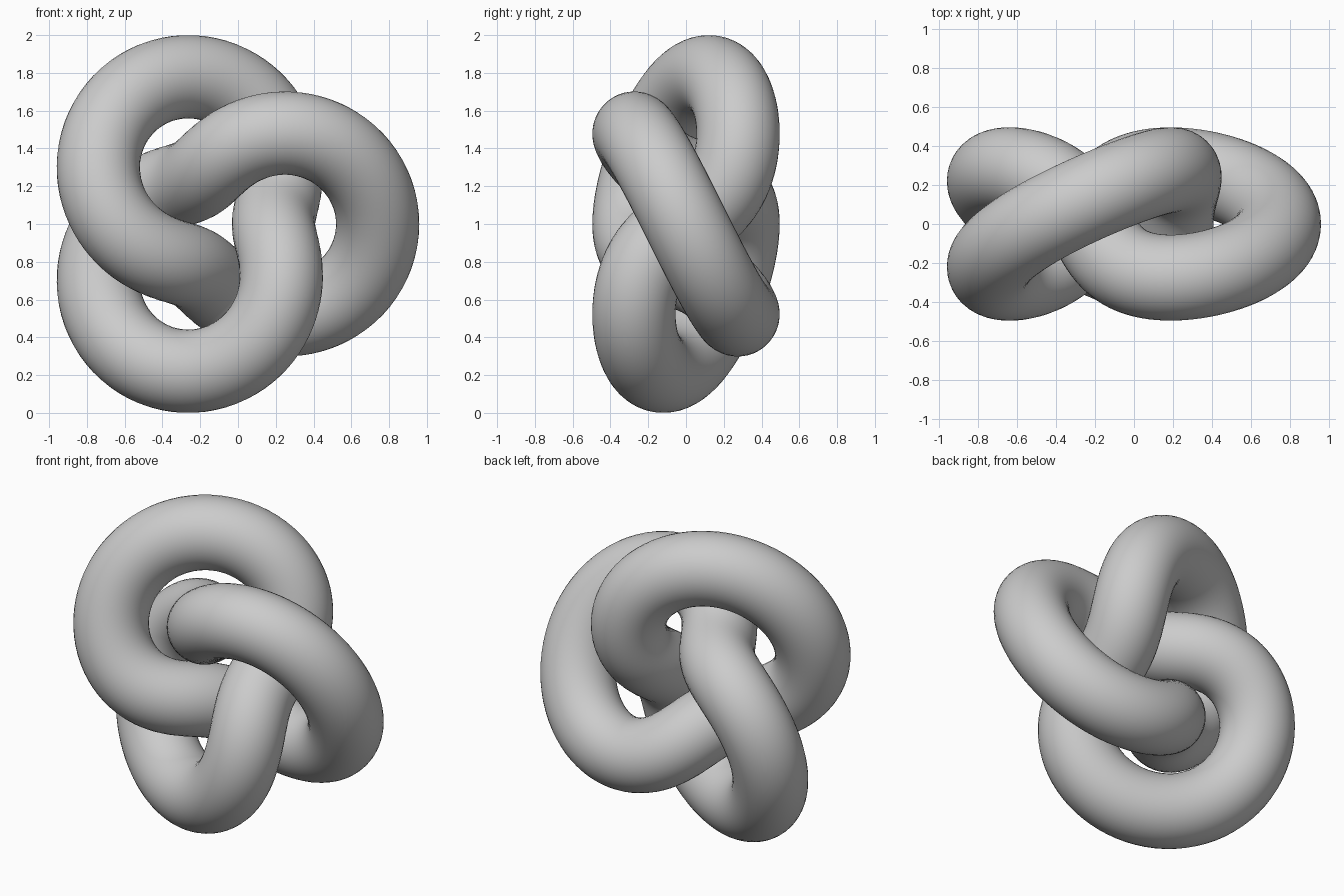
import bpy, bmesh
from math import sin, cos, pi
from mathutils import Vector

if "Cube" in bpy.data.objects:
    bpy.data.objects.remove(bpy.data.objects["Cube"])

R, r, TUBE = 0.5513, 0.2756, 0.2205   # ring radius, winding radius, tube radius
CENTRE = Vector((-0.0877, 0, 1))
SEGS, SIDES = 256, 40


def path(u):
    # trefoil knot standing in the xz plane
    d = R + r * cos(1.5 * u)
    return CENTRE + Vector((d * cos(u), -r * sin(1.5 * u), d * sin(u)))


# Sweep a circle along the closed path
bm = bmesh.new()
rings = []
for i in range(SEGS):
    u = 4 * pi * i / SEGS
    p = path(u)
    tangent = (path(u + 0.001) - path(u - 0.001)).normalized()
    outward = p - CENTRE
    side = tangent.cross(outward).normalized()
    normal = side.cross(tangent)
    rings.append([bm.verts.new(p + TUBE * (cos(a) * normal + sin(a) * side))
                  for a in (2 * pi * j / SIDES for j in range(SIDES))])
for i in range(SEGS):
    a, b = rings[i], rings[(i + 1) % SEGS]
    for j in range(SIDES):
        k = (j + 1) % SIDES
        bm.faces.new((a[j], a[k], b[k], b[j])).smooth = True
bmesh.ops.recalc_face_normals(bm, faces=bm.faces[:])

mesh = bpy.data.meshes.new("knot_tube")
bm.to_mesh(mesh)
bm.free()
knot = bpy.data.objects.new("knot_tube", mesh)
bpy.context.collection.objects.link(knot)
